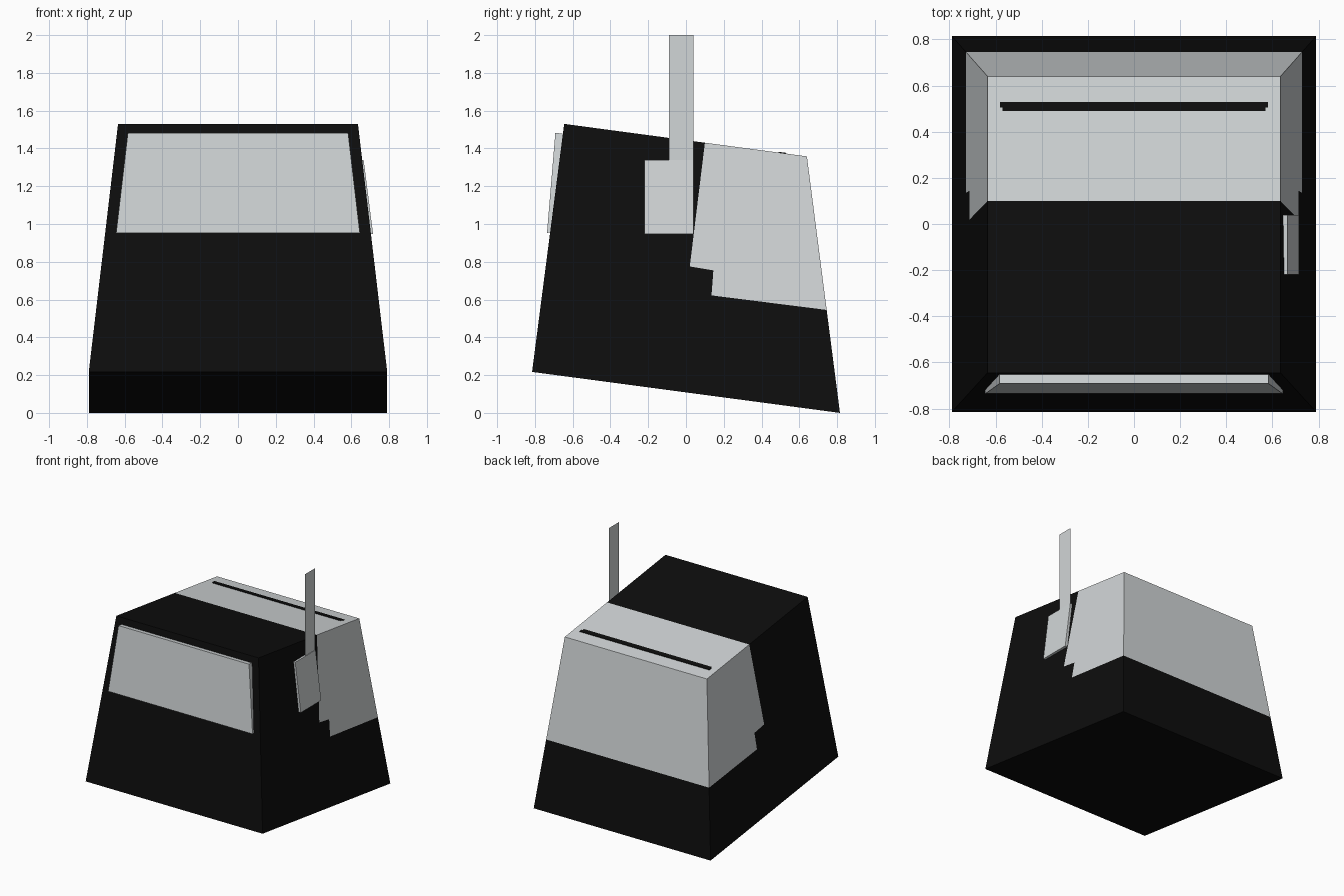
import bpy, bmesh
from mathutils import Vector

if "Cube" in bpy.data.objects:
    bpy.data.objects.remove(bpy.data.objects["Cube"])


def material(name, rgb):
    m = bpy.data.materials.new(name)
    m.diffuse_color = (*rgb, 1)
    m.use_nodes = True
    m.node_tree.nodes["Principled BSDF"].inputs["Base Color"].default_value = m.diffuse_color
    return m


BLACK = material("black", (0.004, 0.004, 0.004))
WHITE = material("pale grey", (0.64, 0.67, 0.68))
BOX = [(0, 3, 2, 1), (4, 5, 6, 7), (0, 1, 5, 4), (1, 2, 6, 5), (2, 3, 7, 6), (3, 0, 4, 7)]


def make(name, verts, faces, mats):
    me = bpy.data.meshes.new(name)
    me.from_pydata(verts, [], faces)
    for m in mats:
        me.materials.append(m)
    ob = bpy.data.objects.new(name, me)
    bpy.context.collection.objects.link(ob)
    return ob


def ring(w, front, back):
    """Four corners, given half width and front/back (y, z)."""
    return [(-w, *front), (w, *front), (w, *back), (-w, *back)]


# Tilted tapered body
body = make("body", ring(0.79, (-0.815, 0.217), (0.815, 0.0))
            + ring(0.635, (-0.645, 1.53), (0.64, 1.358)), BOX, [BLACK, WHITE])

# Border lines of the pale rear area, as (y, z) pairs with the pale side on the left
edge = ((0.10, 1.43), (0.02, 0.775))
step_top = ((0.02, 0.775), (0.14, 0.755))
step_side = ((0.145, 0.755), (0.135, 0.622))
lower = ((0.135, 0.622), (0.745, 0.545))


def inside(line, p):
    (ay, az), (by, bz) = line
    return (by - ay) * (p.z - az) - (bz - az) * (p.y - ay) > 0


bm = bmesh.new()
bm.from_mesh(body.data)
for (ay, az), (by, bz) in (edge, step_top, step_side, lower):
    bmesh.ops.bisect_plane(bm, geom=bm.verts[:] + bm.edges[:] + bm.faces[:],
                           plane_co=(0, ay, az), plane_no=(0, az - bz, by - ay))
for f in bm.faces:
    c = f.calc_center_median()
    upper_part = inside(edge, c) and inside(step_top, c)
    lower_part = inside(step_side, c) and inside(lower, c)
    f.material_index = int(upper_part or lower_part)
bm.to_mesh(body.data)
bm.free()

# Wedge-shaped front screen
make("front_screen", ring(0.645, (-0.736, 0.953), (-0.70, 0.958))
     + ring(0.583, (-0.692, 1.483), (-0.64, 1.476)), BOX, [WHITE])


# Dark slot lying on the sloping top
def top_z(y):
    return 1.53 - (y + 0.645) * 0.172 / 1.285


for name, w, y0, y1 in (("slot_rear", 0.58, 0.505, 0.53), ("slot_front", 0.57, 0.49, 0.505)):
    low, high = (ring(w, (y0, top_z(y0) + h), (y1, top_z(y1) + h)) for h in (-0.002, 0.004))
    make(name, low + high, BOX, [BLACK])

# Leaning side bracket
make("arm_bracket", [(x, y, 0.947) for x, y in ((0.69, -0.22), (0.715, -0.22), (0.715, 0.04), (0.69, 0.04))]
     + [(x, y, 1.34) for x, y in ((0.643, -0.22), (0.665, -0.22), (0.665, 0.04), (0.643, 0.04))],
     BOX, [WHITE])

# Thin flat upright arm
make("arm", [(0.661, -0.09, 1.338), (0.661, 0.04, 1.338), (0.661, 0.04, 2.0), (0.661, -0.09, 2.0)],
     [(0, 1, 2, 3)], [WHITE])
